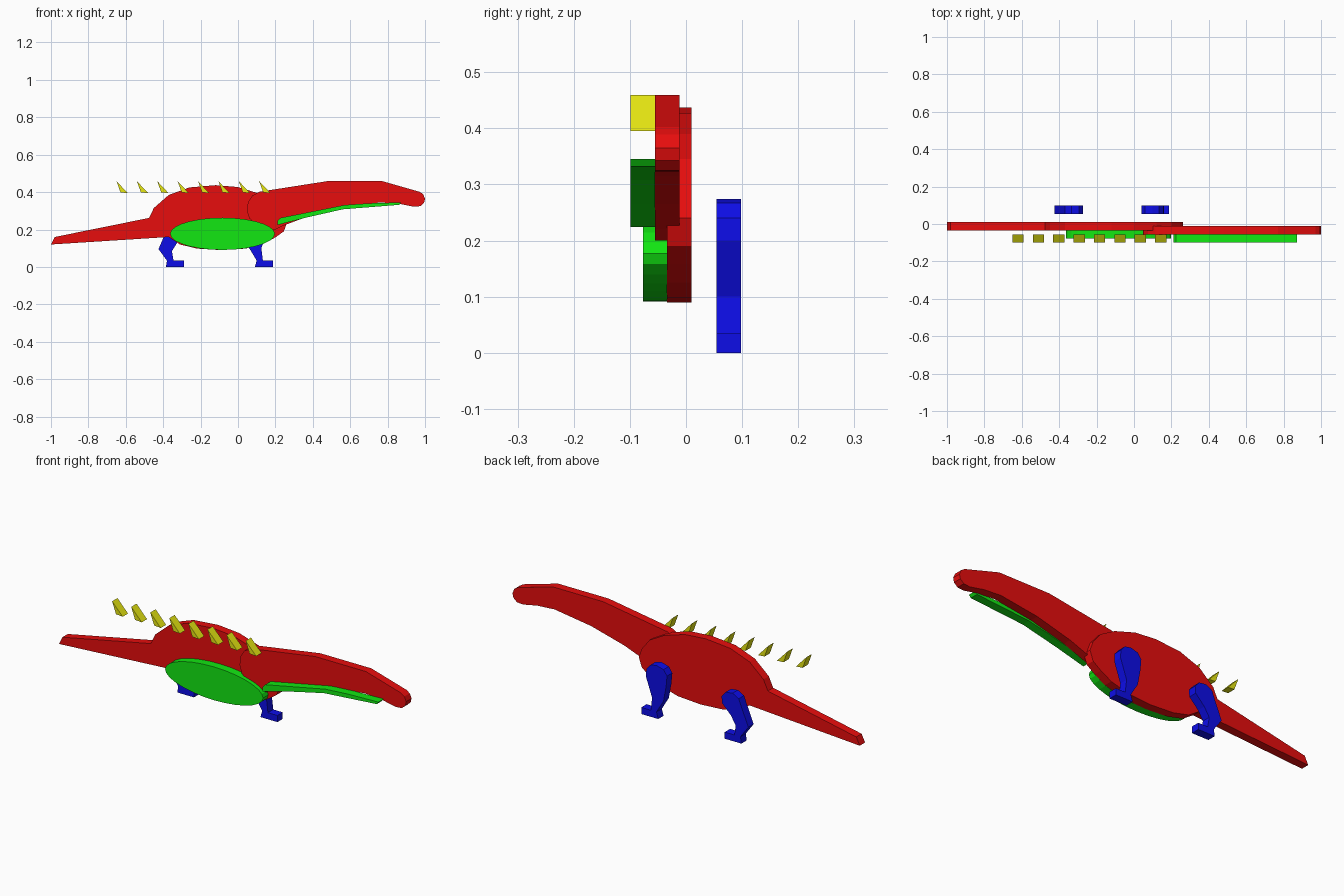
import bpy, bmesh, math

THICK = 0.0435  # every part is a flat cut-out of the same thickness


def material(name, rgb):
    m = bpy.data.materials.new(name)
    m.diffuse_color = (*rgb, 1)
    return m


RED = material("red", (0.8, 0.004, 0.004))
GREEN = material("green", (0.006, 0.8, 0.006))
BLUE = material("blue", (0.004, 0.004, 0.8))
YELLOW = material("yellow", (0.8, 0.8, 0.006))


def cutout(name, outline, y_front, mat):
    """Extrude an x-z outline backwards from y_front."""
    bm = bmesh.new()
    face = bm.faces.new([bm.verts.new((x, y_front, z)) for x, z in outline])
    ext = bmesh.ops.extrude_face_region(bm, geom=[face])
    moved = [v for v in ext["geom"] if isinstance(v, bmesh.types.BMVert)]
    bmesh.ops.translate(bm, verts=moved, vec=(0, THICK, 0))
    bmesh.ops.recalc_face_normals(bm, faces=bm.faces[:])
    me = bpy.data.meshes.new(name)
    bm.to_mesh(me)
    bm.free()
    me.materials.append(mat)
    ob = bpy.data.objects.new(name, me)
    bpy.context.collection.objects.link(ob)
    return ob


# Body and tail in one silhouette
cutout("body_and_tail", [
    (-1.0, 0.12), (-0.37, 0.16), (-0.31, 0.12), (-0.22, 0.098), (-0.09, 0.09),
    (0.04, 0.098), (0.14, 0.125), (0.2, 0.158), (0.245, 0.19), (0.263, 0.24),
    (0.245, 0.29), (0.2, 0.345), (0.12, 0.39), (0.0, 0.427), (-0.12, 0.437),
    (-0.26, 0.425), (-0.37, 0.385), (-0.45, 0.315), (-0.475, 0.262),
    (-0.98, 0.16)], -0.0335, RED)

# Neck and head
cutout("neck_and_head", [
    (0.2, 0.2), (0.24, 0.22), (0.36, 0.265), (0.55, 0.315), (0.76, 0.345),
    (0.86, 0.338), (0.94, 0.322), (0.975, 0.325), (0.995, 0.343), (1.0, 0.365),
    (0.99, 0.389), (0.97, 0.402), (0.77, 0.459), (0.48, 0.459), (0.115, 0.402),
    (0.075, 0.38), (0.053, 0.345), (0.048, 0.3), (0.06, 0.26), (0.1, 0.225),
    (0.15, 0.205)], -0.0555, RED)

# Oval belly plate
cutout("belly", [(-0.083 + 0.28 * math.cos(a), 0.177 + 0.086 * math.sin(a))
                 for a in (math.tau * i / 28 for i in range(28))], -0.077, GREEN)

# Throat strip
cutout("throat", [
    (0.21, 0.224), (0.37, 0.265), (0.56, 0.308), (0.862, 0.332), (0.872, 0.345),
    (0.7, 0.34), (0.57, 0.331), (0.225, 0.262), (0.21, 0.245)], -0.099, GREEN)

# Legs, set behind the body
cutout("rear_leg", [
    (-0.385, 0.0), (-0.29, 0.0), (-0.29, 0.034), (-0.345, 0.034), (-0.353, 0.085),
    (-0.325, 0.13), (-0.275, 0.18), (-0.272, 0.215), (-0.295, 0.242),
    (-0.335, 0.247), (-0.37, 0.228), (-0.385, 0.19), (-0.425, 0.095),
    (-0.38, 0.034)], 0.0545, BLUE)
cutout("front_leg", [
    (0.09, 0.0), (0.187, 0.0), (0.187, 0.034), (0.133, 0.034), (0.125, 0.1),
    (0.16, 0.2), (0.158, 0.24), (0.135, 0.267), (0.1, 0.274), (0.06, 0.263),
    (0.04, 0.235), (0.045, 0.18), (0.06, 0.1), (0.1, 0.034)], 0.0545, BLUE)

# Row of back spikes
for i in range(8):
    x = -0.65 + 0.109 * i
    cutout(f"spike_{i + 1}", [(x, 0.459), (x + 0.022, 0.398), (x + 0.06, 0.395)],
           -0.099, YELLOW)
